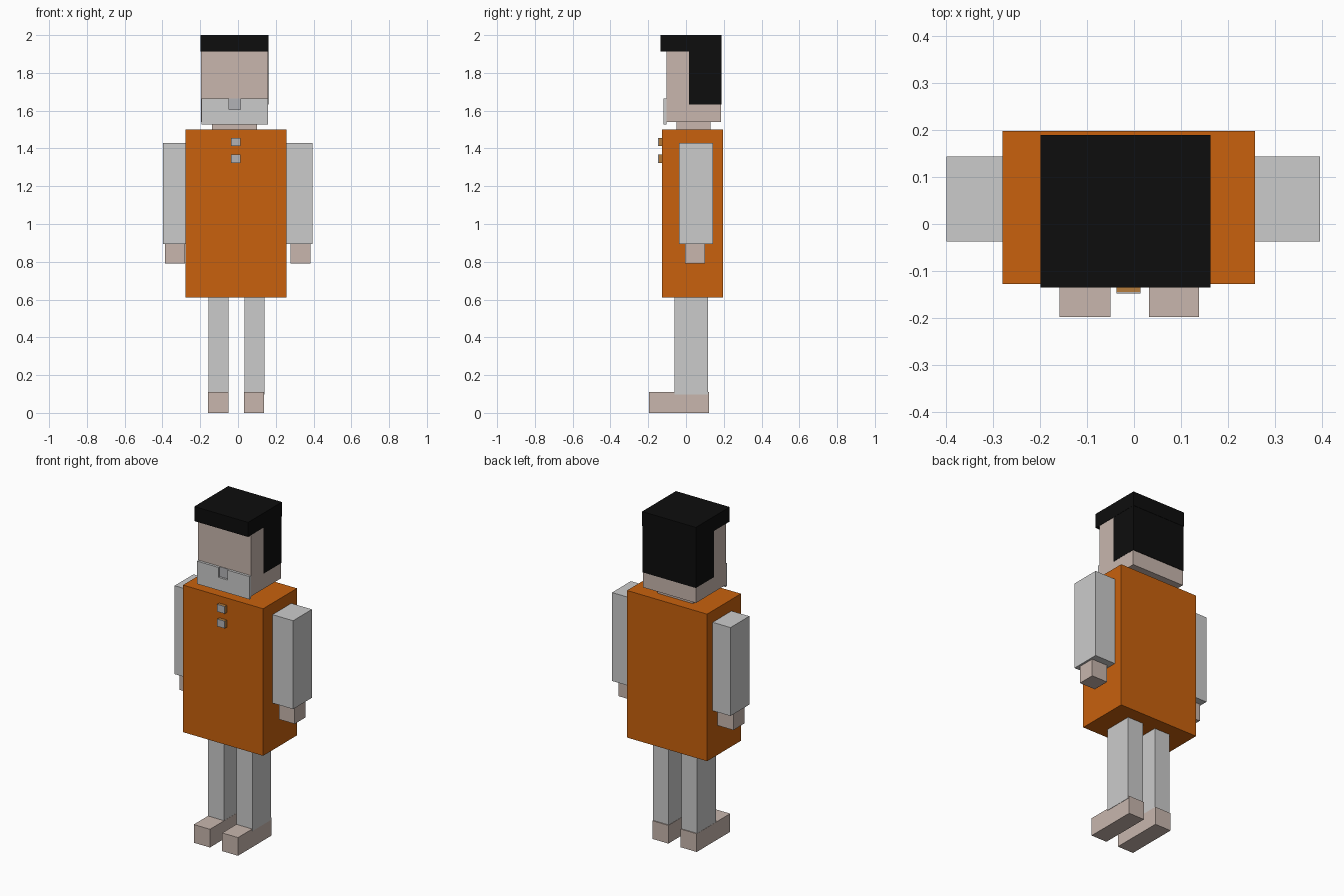
import bpy, bmesh

if "Cube" in bpy.data.objects:
    bpy.data.objects.remove(bpy.data.objects["Cube"])


def material(name, rgb):
    m = bpy.data.materials.new(name)
    m.diffuse_color = (*rgb, 1)
    m.use_nodes = True
    m.node_tree.nodes["Principled BSDF"].inputs["Base Color"].default_value = m.diffuse_color
    return m


ORANGE = material("orange", (0.58, 0.12, 0.004))
SKIN = material("skin", (0.58, 0.47, 0.42))
BLACK = material("black", (0.004, 0.004, 0.004))
BROWN = material("brown", (0.46, 0.2, 0.045))
LIGHT = material("light_grey", (0.45, 0.45, 0.47))


def prism(name, profile, y0, y1, mat=None):
    """Extrude an x-z profile from y0 back to y1."""
    bm = bmesh.new()
    face = bm.faces.new([bm.verts.new((x, y0, z)) for x, z in profile])
    new = bmesh.ops.extrude_face_region(bm, geom=[face])["geom"]
    verts = [v for v in new if isinstance(v, bmesh.types.BMVert)]
    bmesh.ops.translate(bm, verts=verts, vec=(0, y1 - y0, 0))
    bmesh.ops.recalc_face_normals(bm, faces=bm.faces)
    mesh = bpy.data.meshes.new(name)
    bm.to_mesh(mesh)
    bm.free()
    if mat:
        mesh.materials.append(mat)
    obj = bpy.data.objects.new(name, mesh)
    bpy.context.collection.objects.link(obj)
    return obj


def box(name, x, y, z, mat=None):
    """Box from (min, max) ranges on each axis."""
    return prism(name, [(x[0], z[0]), (x[1], z[0]), (x[1], z[1]), (x[0], z[1])], *y, mat)


# Torso, neck and head
box("torso", (-0.279, 0.257), (-0.127, 0.197), (0.61, 1.5), ORANGE)
box("neck", (-0.137, 0.1), (-0.05, 0.13), (1.49, 1.55), SKIN)
box("head", (-0.195, 0.16), (-0.103, 0.184), (1.54, 1.92), SKIN)

# Hair: flat cap and the block covering the back of the head
box("hair_top", (-0.198, 0.162), (-0.135, 0.189), (1.912, 2.0), BLACK)
box("hair_back", (-0.197, 0.161), (0.015, 0.187), (1.632, 1.92), BLACK)

# Beard plate with a notch for the mouth
prism("beard", [(-0.193, 1.527), (0.16, 1.527), (0.16, 1.665), (0.012, 1.665),
                (0.012, 1.605), (-0.048, 1.605), (-0.048, 1.665), (-0.193, 1.665)],
      -0.118, -0.102)
box("mouth", (-0.048, 0.012), (-0.106, -0.102), (1.605, 1.665), LIGHT)

# Buttons: brown blocks with light fronts
for i, z in enumerate((1.345, 1.434), 1):
    box(f"button_{i}", (-0.037, 0.014), (-0.144, -0.126), (z - 0.022, z + 0.022), BROWN)
    box(f"button_face_{i}", (-0.037, 0.014), (-0.147, -0.144), (z - 0.022, z + 0.022), LIGHT)

# Arms and hands
for side, arm_x, hand_x in (("right", (-0.398, -0.272), (-0.387, -0.281)),
                            ("left", (0.25, 0.395), (0.277, 0.383))):
    box(f"{side}_arm", arm_x, (-0.037, 0.143), (0.895, 1.43))
    box(f"{side}_hand", hand_x, (-0.005, 0.1), (0.79, 0.905), SKIN)

# Legs and feet
for side, leg_x, foot_x in (("right", (-0.157, -0.051), (-0.158, -0.05)),
                            ("left", (0.034, 0.14), (0.032, 0.138))):
    box(f"{side}_leg", leg_x, (-0.061, 0.117), (0.098, 0.62))
    box(f"{side}_foot", foot_x, (-0.197, 0.123), (0, 0.11), SKIN)
